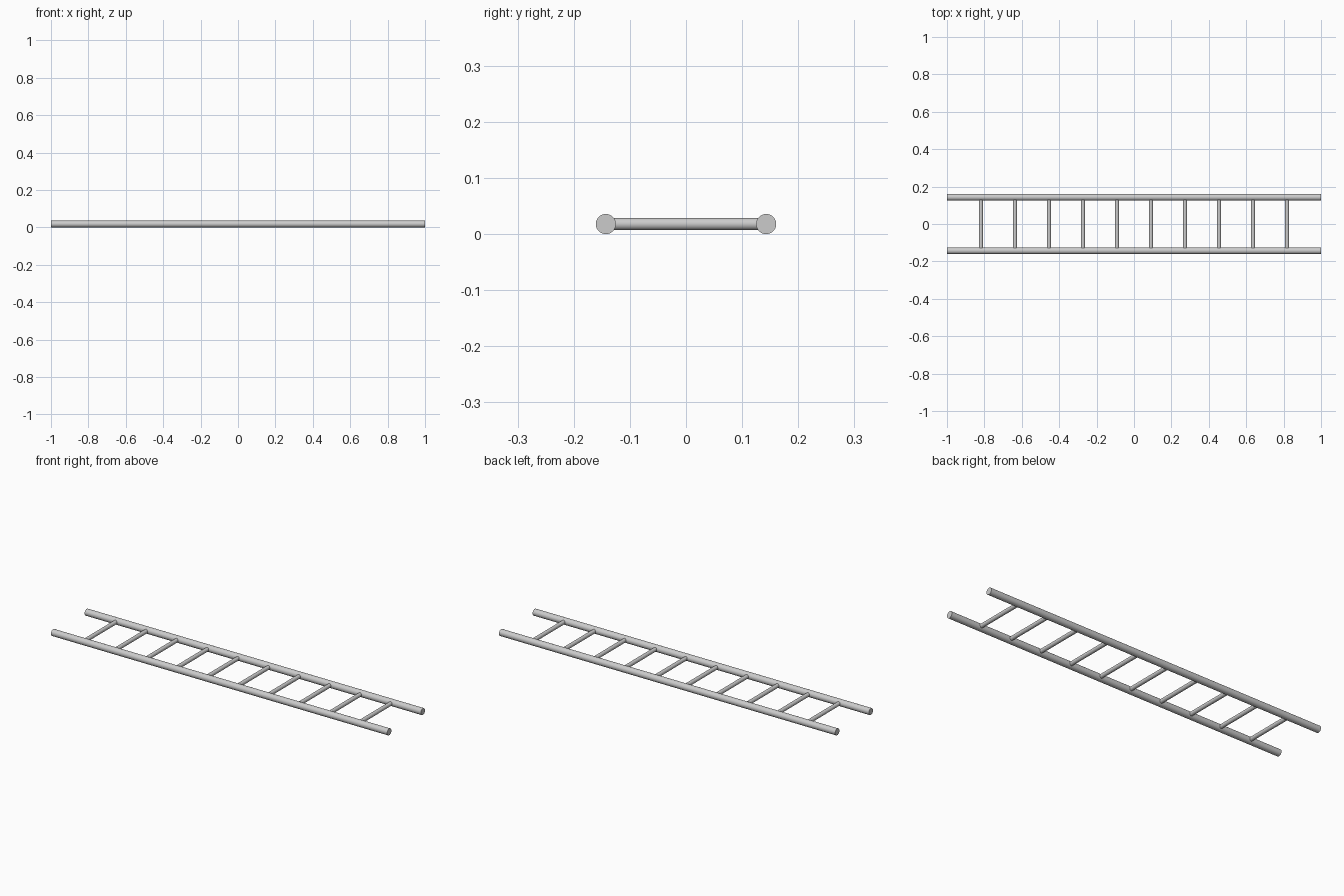
import bpy
from math import pi

if "Cube" in bpy.data.objects:
    bpy.data.objects.remove(bpy.data.objects["Cube"])

LENGTH = 2.0
RAIL_R = 0.0179
RUNG_R = 0.0108
HALF_W = 0.1429
RUNGS = 10


def tube(name, radius, length, location, rotation):
    bpy.ops.mesh.primitive_cylinder_add(vertices=32, radius=radius, depth=length,
                                        location=location, rotation=rotation)
    ob = bpy.context.object
    ob.name = name
    bpy.ops.object.transform_apply(location=False, rotation=True, scale=False)
    bpy.ops.object.shade_smooth_by_angle()
    return ob


# Two long side rails along x
for side, label in ((-1, "front"), (1, "back")):
    tube(f"{label}_rail", RAIL_R, LENGTH, (0, side * HALF_W, RAIL_R), (0, pi / 2, 0))

# Evenly spaced rungs along y, ending inside the rails
step = LENGTH / (RUNGS + 1)
for i in range(RUNGS):
    x = -LENGTH / 2 + step * (i + 1)
    tube(f"rung_{i + 1}", RUNG_R, 2 * HALF_W, (x, 0, RAIL_R), (pi / 2, 0, 0))
